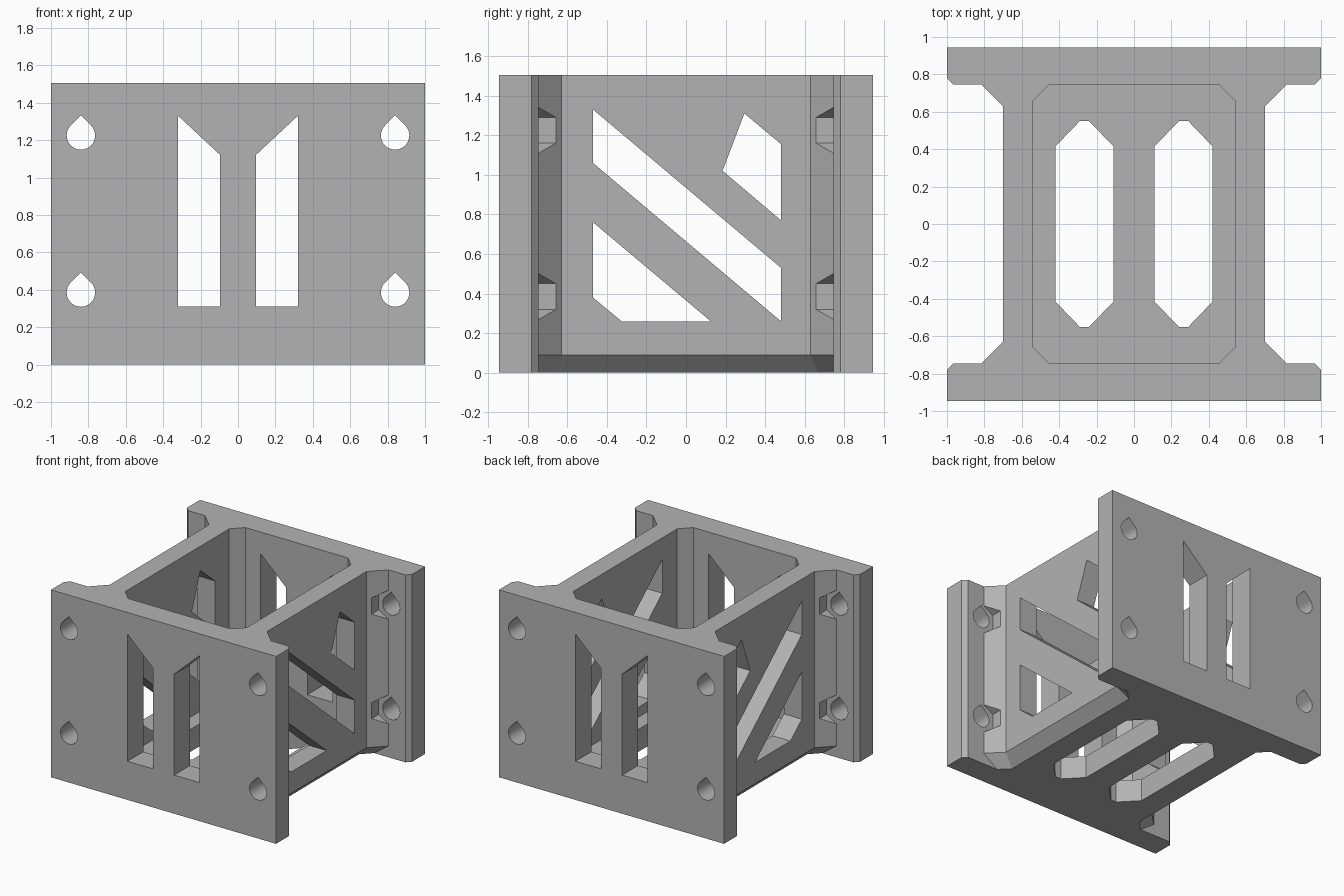
import bpy, bmesh, math

H = 1.505        # overall height
FLANGE = 0.745   # inner face of the end flanges
EDGE = 0.945     # outer face of the end flanges
FLOOR = 0.18     # floor thickness

cube = bpy.data.objects.get("Cube")
if cube:
    bpy.data.objects.remove(cube)

grey = bpy.data.materials.new("plain_grey")
grey.use_nodes = True
colour = (0.45, 0.45, 0.45, 1)
grey.diffuse_color = colour
grey.node_tree.nodes["Principled BSDF"].inputs["Base Color"].default_value = colour


def loft(name, rings):
    """Closed solid through rings of equal point count."""
    bm = bmesh.new()
    loops = [[bm.verts.new(p) for p in ring] for ring in rings]
    for low, high in zip(loops, loops[1:]):
        for i in range(len(low)):
            j = (i + 1) % len(low)
            bm.faces.new((low[i], low[j], high[j], high[i]))
    bm.faces.new(loops[0][::-1])
    bm.faces.new(loops[-1])
    bmesh.ops.recalc_face_normals(bm, faces=bm.faces)
    mesh = bpy.data.meshes.new(name)
    bm.to_mesh(mesh)
    bm.free()
    mesh.materials.append(grey)
    obj = bpy.data.objects.new(name, mesh)
    bpy.context.collection.objects.link(obj)
    return obj


def prism(name, points, axis, start, end):
    """Extrude a 2D outline along an axis."""
    place = {"x": lambda a, b, d: (d, a, b),
             "y": lambda a, b, d: (a, d, b),
             "z": lambda a, b, d: (a, b, d)}[axis]
    return loft(name, [[place(a, b, d) for a, b in points] for d in (start, end)])


def mirrored(quarter):
    """Complete a corner outline to all four quadrants."""
    half = quarter + [(-x, y) for x, y in reversed(quarter)]
    return half + [(-x, -y) for x, y in half]


def combine(target, tool, operation):
    mod = target.modifiers.new("combine", "BOOLEAN")
    mod.operation = operation
    mod.solver = "EXACT"
    mod.object = tool
    bpy.context.view_layer.objects.active = target
    bpy.ops.object.modifier_apply(modifier=mod.name)
    bpy.data.objects.remove(tool)


def flip(points, sx):
    return [(sx * a, b) for a, b in points]


# Central box with gussets, chamfered along its lower edge
upper = mirrored([(0.7, 0.63), (0.815, FLANGE), (0.815, 0.85)])
lower = mirrored([(0.61, 0.667), (0.688, FLANGE), (0.688, 0.85)])
body = loft("bracket_body", [[(x, y, z) for x, y in ring]
                             for ring, z in ((lower, 0), (upper, 0.09), (upper, H))])

# Hexagonal nut pockets in the gussets
bolts = [(x, z) for x in (-0.84, 0.84) for z in (0.385, 1.225)]
for x, z in bolts:
    hexagon = [(x + 0.13 * math.sin(k * math.pi / 3), z + 0.13 * math.cos(k * math.pi / 3))
               for k in range(6)]
    for side in (-1, 1):
        combine(body, prism("pocket", hexagon, "y", side * 0.55, side * 0.9), "DIFFERENCE")

# End flanges with clipped inner corners
for side in (-1, 1):
    outline = [(-1, EDGE), (1, EDGE), (1, 0.78), (0.965, FLANGE), (-0.965, FLANGE), (-1, 0.78)]
    plate = prism("flange", [(x, side * y) for x, y in outline], "z", 0, H)
    combine(body, plate, "UNION")

# Open cavity with clipped corners
cavity = mirrored([(0.54, 0.66), (0.455, FLANGE)])
combine(body, prism("cavity", cavity, "z", FLOOR, H + 0.2), "DIFFERENCE")

# Teardrop bolt holes through both flanges
for x, z in bolts:
    r = 0.076
    drop = [(x, z + r * math.sqrt(2))]
    drop += [(x + r * math.cos(a), z + r * math.sin(a))
             for a in (math.radians(135 + 270 * k / 24) for k in range(25))]
    combine(body, prism("bolt_hole", drop, "y", -1.1, 1.1), "DIFFERENCE")

# Slots in the flanges and floor
flange_slot = [(0.32, 1.33), (0.095, 1.12), (0.095, 0.31), (0.32, 0.31)]
corner = [(0.155, 0.415), (0.025, 0.55)]
floor_slot = [(x + 0.265, y) for x, y in mirrored(corner)]
for side in (-1, 1):
    combine(body, prism("flange_slot", flip(flange_slot, side), "y", -1.1, 1.1), "DIFFERENCE")
    combine(body, prism("floor_slot", flip(floor_slot, side), "z", -0.2, 0.5), "DIFFERENCE")

# Diagonal truss windows through both side walls
windows = [
    [(-0.47, 0.76), (0.125, 0.26), (-0.325, 0.26), (-0.47, 0.38)],
    [(-0.47, 1.33), (0.48, 0.53), (0.48, 0.26), (-0.47, 1.06)],
    [(0.295, 1.31), (0.48, 1.155), (0.48, 0.77), (0.185, 1.02)],
]
for outline in windows:
    combine(body, prism("window", outline, "x", -1.2, 1.2), "DIFFERENCE")

# Smooth only the round holes
bpy.ops.object.select_all(action="DESELECT")
body.select_set(True)
bpy.context.view_layer.objects.active = body
bpy.ops.object.shade_smooth_by_angle(angle=math.radians(20))
